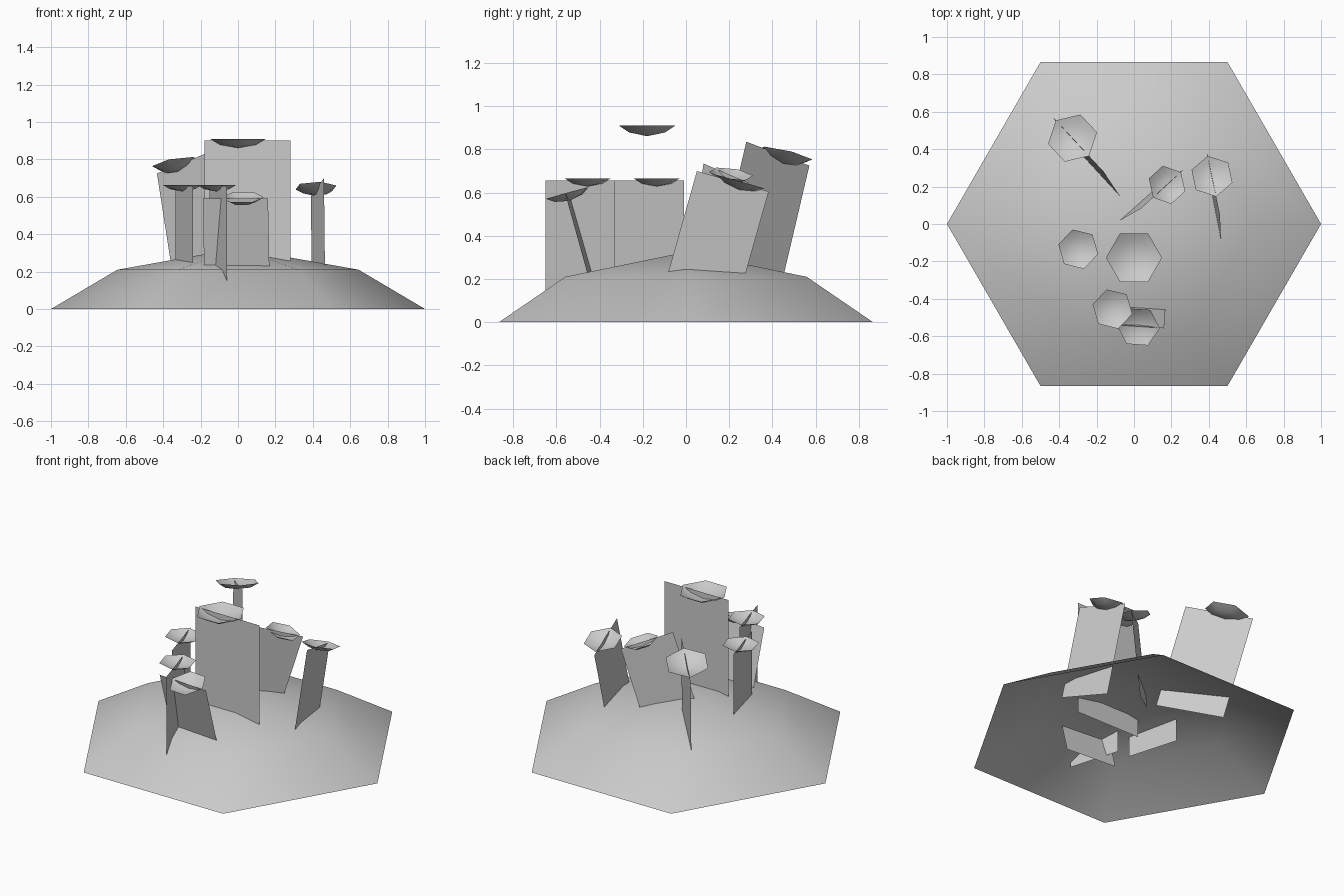
import bpy, bmesh, math
from mathutils import Matrix, Vector

cube = bpy.data.objects.get("Cube")
if cube:
    bpy.data.objects.remove(cube)

# One plain grey for everything
grey = bpy.data.materials.new("plain grey")
grey.use_nodes = True
colour = (0.6, 0.6, 0.6, 1)
grey.diffuse_color = colour
grey.node_tree.nodes["Principled BSDF"].inputs["Base Color"].default_value = colour


def finish(name, bm, smooth=False):
    mesh = bpy.data.meshes.new(name)
    bm.normal_update()
    bm.to_mesh(mesh)
    bm.free()
    mesh.materials.append(grey)
    for p in mesh.polygons:
        p.use_smooth = smooth
    obj = bpy.data.objects.new(name, mesh)
    bpy.context.collection.objects.link(obj)
    return obj


def hex_dome(bm):
    """Open six-sided dome of radius 1: rim, shoulder and tip."""
    def ring(r, z):
        return [bm.verts.new((r * math.cos(math.radians(60 * i)),
                              r * math.sin(math.radians(60 * i)), z)) for i in range(6)]
    rim, shoulder = ring(1, 0), ring(0.645, 0.21)
    tip = bm.verts.new((0, 0, 0.325))
    for i in range(6):
        j = (i + 1) % 6
        bm.faces.new((rim[i], rim[j], shoulder[j], shoulder[i]))
        bm.faces.new((shoulder[i], shoulder[j], tip))


def mushroom(number, top, along, up, scale):
    """Flat stem sheet with a shallow upturned cap; top is where the cap sits."""
    x = Vector(along).normalized()
    z = Vector(up)
    z = (z - x * z.dot(x)).normalized()
    y = z.cross(x)
    frame = Matrix((x, y, z)).transposed().to_4x4()
    frame = Matrix.Translation(top) @ frame @ Matrix.Scale(scale, 4)

    bm = bmesh.new()
    bm.faces.new([bm.verts.new(c) for c in
                  ((-0.18, 0, -0.74), (0.28, 0, -0.74), (0.28, 0, 0), (-0.18, 0, 0))])
    bm.transform(frame)
    finish(f"stem_{number}", bm)

    bm = bmesh.new()
    hex_dome(bm)
    bm.transform(frame @ Matrix.Translation((0, 0, 0.01))
                 @ Matrix.Rotation(math.pi, 4, 'X') @ Matrix.Scale(0.15, 4))
    finish(f"cap_{number}", bm, True)


# Ground mound
bm = bmesh.new()
hex_dome(bm)
finish("mound", bm, True)

# Mushrooms: cap position, sheet direction, lean, scale
upright = (0, 0, 1)
mushrooms = [
    ((0, -0.18, 0.9), (1, 0, 0), upright, 1.0),
    ((-0.298, -0.135, 0.657), (0.28, -0.96, 0), upright, 0.73),
    ((-0.115, -0.455, 0.657), (0.28, -0.96, 0), upright, 0.73),
    ((0.024, -0.548, 0.59), (-0.352, 0.025, 0), (0.02, -0.27, 0.963), 0.76),
    ((-0.327, 0.457, 0.768), (0.27, -0.29, 0.11), (-0.152, 0.229, 0.961), 0.9),
    ((0.175, 0.208, 0.68), (-0.23, -0.21, 0.09), (0.24, 0.13, 0.96), 0.7),
    ((0.417, 0.253, 0.642), (0.07, -0.333, 0.095), (-0.01, 0.27, 0.963), 0.767),
]
for n, spec in enumerate(mushrooms, 1):
    mushroom(n, *spec)
